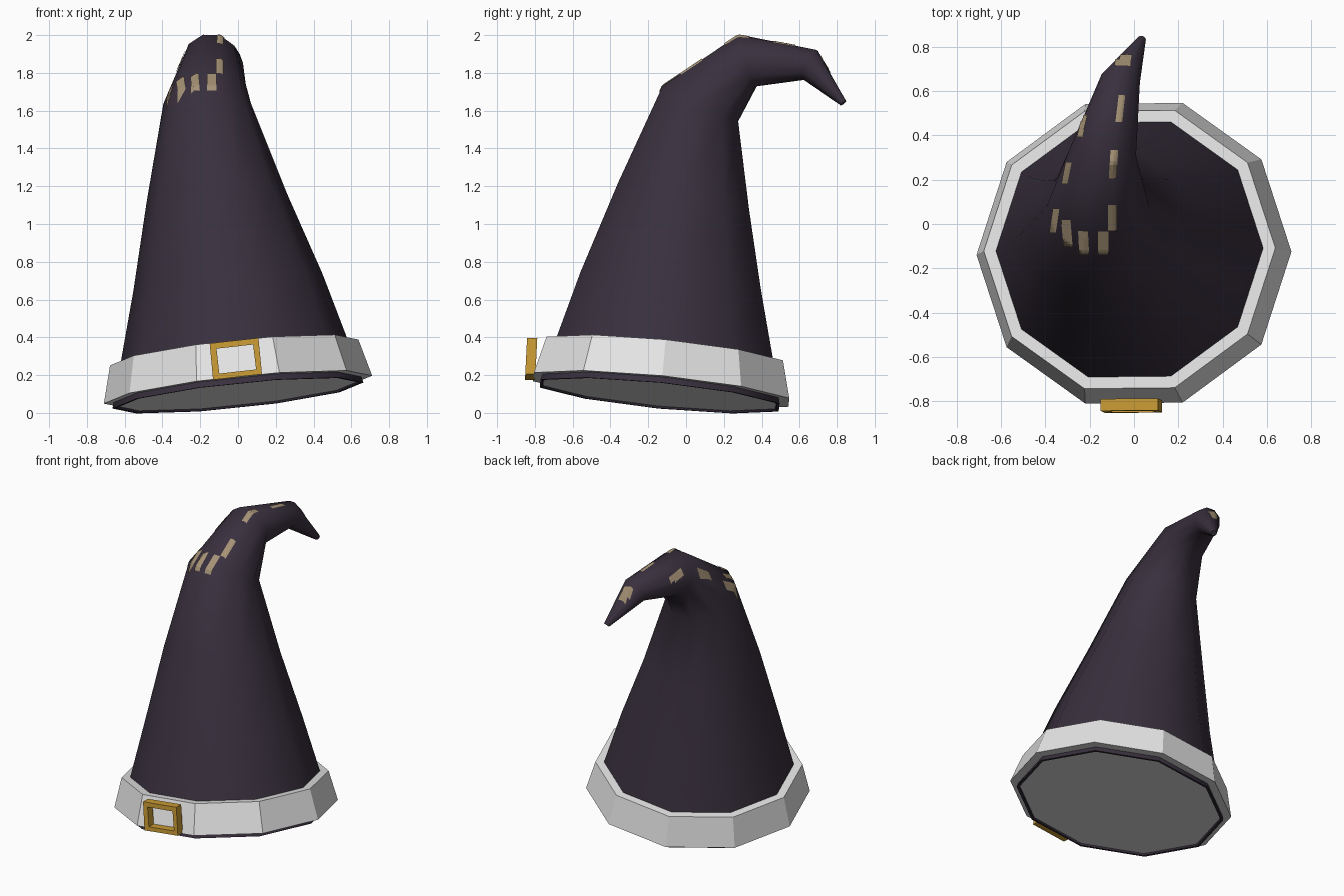
import bpy, math
from mathutils import Vector
from mathutils.bvhtree import BVHTree

if "Cube" in bpy.data.objects:
    bpy.data.objects.remove(bpy.data.objects["Cube"])

SIDES = 10


def material(name, rgb):
    m = bpy.data.materials.new(name)
    m.diffuse_color = (*rgb, 1)
    m.use_nodes = True
    m.node_tree.nodes["Principled BSDF"].inputs["Base Color"].default_value = m.diffuse_color
    return m


CLOTH = material("dark purple cloth", (0.040, 0.029, 0.047))
WHITE = material("pale grey", (0.78, 0.78, 0.78))
GOLD = material("gold", (0.60, 0.33, 0.035))
THREAD = material("tan thread", (0.38, 0.29, 0.18))


def make(name, verts, faces, mats):
    me = bpy.data.meshes.new(name)
    me.from_pydata([tuple(v) for v in verts], [], faces)
    for m in mats:
        me.materials.append(m)
    ob = bpy.data.objects.new(name, me)
    bpy.context.collection.objects.link(ob)
    return ob


def ring(center, normal, r):
    """Ten-sided loop around a centre, square to the normal."""
    n = Vector(normal).normalized()
    u = (Vector((1, 0, 0)) - n * n.x).normalized()
    v = n.cross(u)
    return [Vector(center) + r * (math.cos(a) * u + math.sin(a) * v)
            for a in (2 * math.pi * i / SIDES for i in range(SIDES))]


def bridge(a, b, n=SIDES):
    """Quads between loop number a and loop number b."""
    return [(a * n + i, a * n + (i + 1) % n, b * n + (i + 1) % n, b * n + i)
            for i in range(n)]


# Hat body: leaning cone whose tip bends over to the back
TILT = (-0.105, 0.10, 1)
sections = [
    ((0.0, -0.14, 0.103), TILT, 0.648),      # recessed underside
    ((0.0, -0.14, 0.092), TILT, 0.652),
    ((0.0, -0.14, 0.092), TILT, 0.668),
    ((-0.02, -0.115, 0.320), TILT, 0.606),
    ((-0.053, -0.083, 0.69), (-0.09, 0.09, 1), 0.503),
    ((-0.112, -0.015, 1.14), (-0.06, 0.2, 1), 0.372),
    ((-0.163, 0.076, 1.637), (0, 0.425, 0.906), 0.232),
    ((-0.14, 0.325, 1.865), (0.12, 0.949, 0.316), 0.150),
    ((-0.06, 0.655, 1.843), (0.25, 0.91, -0.41), 0.089),
    ((0.035, 0.834, 1.640), (0.25, 0.62, -0.78), 0.019),
]
verts, faces = [], []
for s in sections:
    verts += ring(*s)
for k in range(len(sections) - 1):
    faces += bridge(k, k + 1)
last = (len(sections) - 1) * SIDES
faces.append(tuple(range(last, last + SIDES)))      # tip
faces.append(tuple(reversed(range(SIDES))))         # underside
hat = make("hat_body", verts, faces, [CLOTH, WHITE])
hat.data.polygons[len(faces) - 1].material_index = 1
bpy.context.view_layer.objects.active = hat
hat.select_set(True)
bpy.ops.object.shade_smooth_by_angle(angle=math.radians(62))
hat.select_set(False)

# Band: faceted collar around the base
loops = [((0, -0.132, 0.123), 0.714), ((-0.02, -0.115, 0.320), 0.661),
         ((-0.02, -0.115, 0.320), 0.602), ((0, -0.135, 0.123), 0.655)]
bv, bf = [], []
for c, r in loops:
    bv += ring(c, TILT, r)
for k in range(4):
    bf += bridge(k, (k + 1) % 4)
make("hat_band", bv, bf, [WHITE])

# Buckle: open square frame on the front, tilted with the band
outer = [(-0.132, 0.175), (0.127, 0.205), (0.108, 0.397), (-0.150, 0.368)]
inner = [(-0.099, 0.208), (0.096, 0.230), (0.080, 0.362), (-0.114, 0.340)]


def frame_loop(pts, y):
    return [(x, y + 0.05 * (z - 0.28), z) for x, z in pts]


fv = (frame_loop(outer, -0.793) + frame_loop(outer, -0.847)
      + frame_loop(inner, -0.847) + frame_loop(inner, -0.793))
ff = []
for k in range(4):
    ff += bridge(k, (k + 1) % 4, 4)
make("buckle", fv, ff, [GOLD])

# Stitches: thin plates laid on the cloth around the bend (x, y, length, width, lean)
stitches = [
    (-0.355, 0.015, 0.11, 0.030, -0.15), (-0.300, -0.040, 0.12, 0.042, 0.08),
    (-0.226, -0.083, 0.105, 0.042, 0.05), (-0.139, -0.083, 0.105, 0.048, 0),
    (-0.098, 0.030, 0.115, 0.038, 0), (-0.094, 0.270, 0.125, 0.032, -0.06),
    (-0.063, 0.520, 0.12, 0.028, -0.12), (-0.048, 0.735, 0.050, 0.070, -0.2),
    (-0.230, 0.440, 0.10, 0.024, -0.25), (-0.300, 0.230, 0.10, 0.028, -0.2),
]
hat.data.calc_loop_triangles()
tree = BVHTree.FromPolygons(
    verts, [tuple(t.vertices) for t in hat.data.loop_triangles])
sv, sf = [], []
STEPS, COLS = 10, 4
for x, y, length, width, lean in stitches:
    pts = []
    for j in range(STEPS + 1):
        t = (j / STEPS - 0.5) * length
        for i in range(COLS + 1):
            s = (i / COLS - 0.5) * width
            px, py = x - t * math.sin(lean) + s, y + t
            hit, nrm, _, _ = tree.ray_cast(Vector((px, py, 3)), Vector((0, 0, -1)))
            pts.append(hit + nrm * 0.005 if hit and hit.z > 1.55 else None)
    for j in range(STEPS):
        for i in range(COLS):
            k = j * (COLS + 1) + i
            quad = [pts[k], pts[k + 1], pts[k + COLS + 2], pts[k + COLS + 1]]
            if None not in quad:
                sf.append(tuple(range(len(sv), len(sv) + 4)))
                sv += quad
make("stitches", sv, sf, [THREAD])
